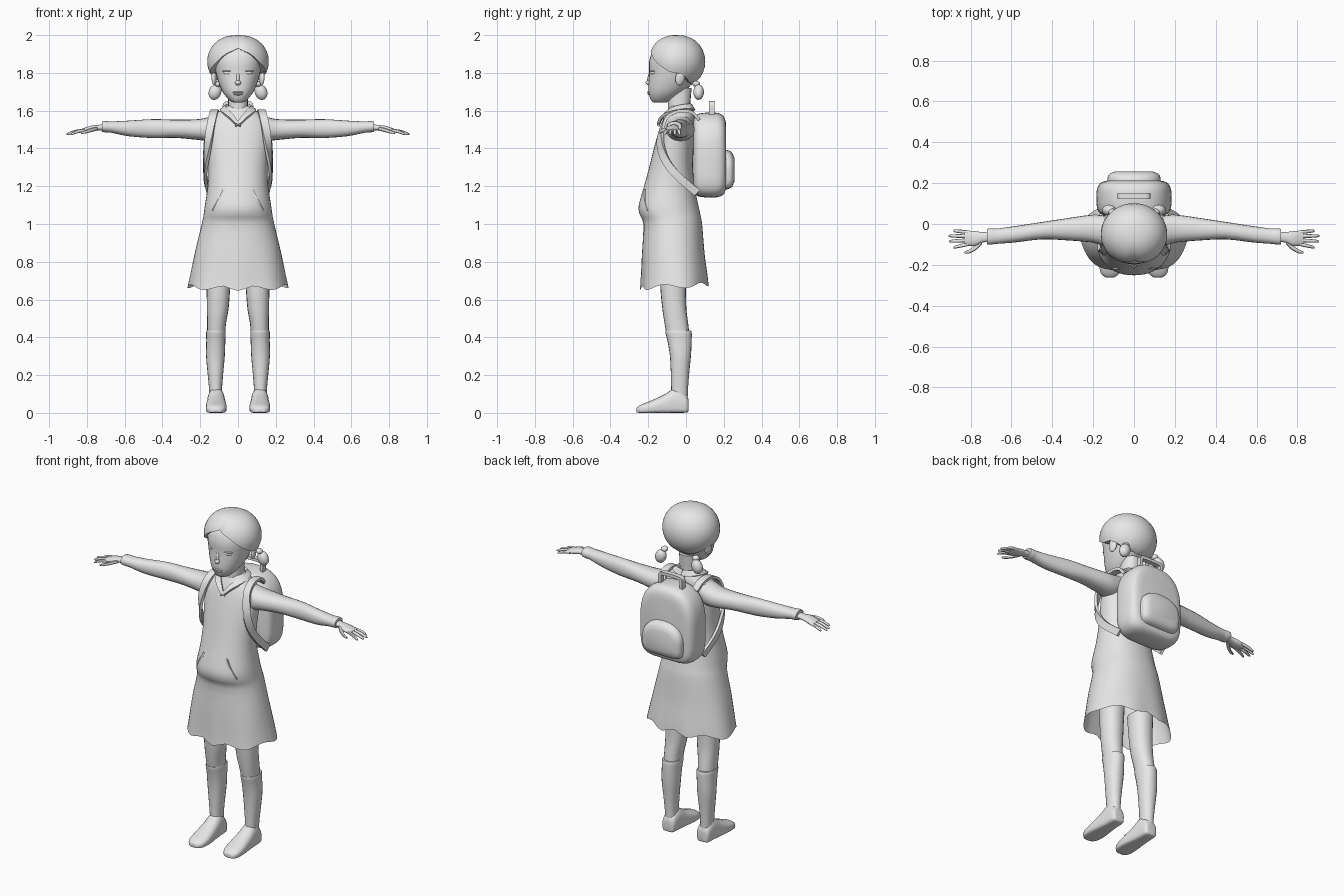
import bpy, bmesh, math
from mathutils import Vector, Matrix

clay = bpy.data.materials.new("clay_grey")
clay.diffuse_color = (0.8, 0.8, 0.8, 1)


def finish(name, bm, mirror=False, angle=50):
    bmesh.ops.remove_doubles(bm, verts=bm.verts, dist=0.0002)
    bmesh.ops.recalc_face_normals(bm, faces=bm.faces)
    me = bpy.data.meshes.new(name)
    bm.to_mesh(me)
    bm.free()
    me.materials.append(clay)
    ob = bpy.data.objects.new(name, me)
    bpy.context.collection.objects.link(ob)
    if mirror:
        m = ob.modifiers.new("mirror", 'MIRROR')
        m.use_mirror_merge = False
    bpy.ops.object.select_all(action='DESELECT')
    ob.select_set(True)
    bpy.context.view_layer.objects.active = ob
    bpy.ops.object.shade_smooth_by_angle(angle=math.radians(angle))
    return ob


def spline(rows, steps):
    """Catmull-Rom through rows of numbers."""
    out = []
    for i in range(len(rows) - 1):
        p = [rows[max(0, min(len(rows) - 1, i + k))] for k in (-1, 0, 1, 2)]
        for s in range(steps):
            t = s / steps
            out.append([0.5 * (2 * b + (c - a) * t + (2 * a - 5 * b + 4 * c - d) * t * t
                        + (3 * b - a - 3 * c + d) * t ** 3) for a, b, c, d in zip(*p)])
    return out + [list(rows[-1])]


def skin(bm, rings, caps):
    vs = [[bm.verts.new(p) for p in r] for r in rings]
    n = len(vs[0])
    for r0, r1 in zip(vs, vs[1:]):
        for j in range(n):
            bm.faces.new((r0[j], r0[(j + 1) % n], r1[(j + 1) % n], r1[j]))
    if caps[0]:
        bm.faces.new(vs[0])
    if caps[1]:
        bm.faces.new(vs[-1])


def loft(name, rows, axis='z', n=20, steps=3, p=(2.2, 2.2), caps=(True, True),
         mirror=False, warp=None, bm=None, done=True):
    """Rows: position on axis, then min/max on each of the other two axes."""
    bm = bm or bmesh.new()
    rings = []
    for t, a0, a1, b0, b1 in spline(rows, steps):
        ring = []
        for j in range(n):
            th = 2 * math.pi * j / n
            c, s = math.cos(th), math.sin(th)
            e = 2 / (p[1] if s > 0 else p[0])
            a = (a0 + a1) / 2 + (a1 - a0) / 2 * math.copysign(abs(c) ** e, c)
            b = (b0 + b1) / 2 + (b1 - b0) / 2 * math.copysign(abs(s) ** e, s)
            q = {'z': (a, b, t), 'x': (t, a, b), 'y': (a, t, b)}[axis]
            ring.append(warp(*q) if warp else q)
        rings.append(ring)
    skin(bm, rings, caps)
    return finish(name, bm, mirror) if done else bm


def sym(rows):
    return [(t, -w, w, b0, b1) for t, w, b0, b1 in rows]


def ball(name, loc, size, rot=(0, 0, 0), mirror=False):
    bm = bmesh.new()
    mat = Matrix.Translation(loc)
    for ang, ax in zip(rot, 'XYZ'):
        mat = mat @ Matrix.Rotation(math.radians(ang), 4, ax)
    bmesh.ops.create_uvsphere(bm, u_segments=16, v_segments=10, radius=1,
                              matrix=mat @ Matrix.Diagonal((*size, 1)))
    return finish(name, bm, mirror)


def ribbon(name, rows, width, thick, mirror=True):
    """Rows: point then width direction."""
    bm = bmesh.new()
    pts = spline(rows, 4)
    rings = []
    for i, r in enumerate(pts):
        c, w = Vector(r[:3]), Vector(r[3:]).normalized()
        tan = Vector(pts[min(i + 1, len(pts) - 1)][:3]) - Vector(pts[max(i - 1, 0)][:3])
        nrm = tan.cross(w).normalized() * thick / 2
        w = w * width / 2
        rings.append([c + w + nrm, c - w + nrm, c - w - nrm, c + w - nrm])
    skin(bm, rings, (True, True))
    return finish(name, bm, mirror, 40)


# Dress with a scalloped, open hem
def hem(x, y, z):
    f = max(0, min(1, (0.9 - z) / 0.23))
    a = math.atan2(x, -(y + 0.06))
    w = math.cos(7 * a) * f
    return (x * (1 + 0.025 * w), -0.06 + (y + 0.06) * (1 + 0.025 * w),
            z - 0.012 * w - 0.012 * f * math.cos(a))


loft("dress", sym([(0.67, .265, -.24, .12), (0.72, .255, -.237, .115), (0.85, .228, -.232, .098),
                   (1.0, .192, -.226, .085), (1.05, .182, -.245, .076), (1.1, .175, -.25, .065),
                   (1.2, .16, -.222, .045), (1.3, .156, -.195, .037), (1.4, .163, -.17, .04),
                   (1.5, .168, -.142, .045), (1.56, .145, -.12, .045), (1.6, .095, -.1, .038),
                   (1.625, .065, -.085, .02)]),
     n=48, caps=(False, True), warp=hem)

# Slanted pockets and neckline
ribbon("pocket_edge", [(.075, -.215, 1.18, 1, 0, .6), (.1, -.215, 1.13, 1, 0, .6),
                       (.132, -.2, 1.07, 1, 0, .6)], .012, .012)
ribbon("collar", [(0, .035, 1.615, 0, .6, -1), (.06, .015, 1.62, .8, .2, -.8),
                  (.078, -.05, 1.61, 1, 0, -.8), (.06, -.1, 1.59, 1, -.2, -.4),
                  (.03, -.132, 1.56, 1, -.1, .1), (.002, -.147, 1.525, 1, 0, .5)], .035, .014)

# Sleeves
loft("sleeve", [(.09, -.1, .035, 1.46, 1.58), (.15, -.105, .042, 1.44, 1.567),
                (.21, -.09, .045, 1.445, 1.555), (.33, -.08, .028, 1.456, 1.552),
                (.45, -.075, .01, 1.455, 1.555), (.58, -.09, -.01, 1.465, 1.547),
                (.67, -.097, -.022, 1.483, 1.543), (.7, -.1, -.022, 1.485, 1.545),
                (.72, -.1, -.024, 1.488, 1.543)], 'x', mirror=True)

# Hands with fingers and thumb
hand = loft("", [(.69, -.09, -.035, 1.493, 1.53), (.74, -.09, -.04, 1.495, 1.525),
                 (.78, -.108, -.035, 1.487, 1.52), (.82, -.105, -.033, 1.483, 1.507),
                 (.83, -.1, -.038, 1.487, 1.503)], 'x', n=14, done=False)
for y, dy, end in ((-.041, .008, .885), (-.06, .002, .908), (-.079, -.006, .905), (-.097, -.018, .885)):
    rows = []
    for k, r in ((0, .009), (.5, .009), (.9, .007), (1, .003)):
        c, h = y + dy * k, 1.496 - .022 * k * k
        rows.append((.805 + (end - .805) * k, c - r, c + r, h - r, h + r))
    loft("", rows, 'x', n=8, steps=2, bm=hand, done=False)
loft("hand", [(.745, -.1, -.07, 1.495, 1.515), (.775, -.128, -.1, 1.487, 1.508),
              (.805, -.143, -.124, 1.48, 1.497), (.83, -.145, -.134, 1.477, 1.488)],
     'x', n=8, bm=hand, mirror=True)

# Legs, knee socks and shoes
loft("leg", [(.78, .033, .17, -.14, .002), (.65, .042, .166, -.135, 0), (.55, .05, .165, -.125, .002),
             (.47, .064, .163, -.113, .012), (.38, .07, .163, -.095, .022)], mirror=True)
loft("sock", [(.435, .07, .162, -.105, .022), (.43, .065, .168, -.11, .03), (.38, .067, .168, -.098, .03),
              (.3, .07, .169, -.085, .026), (.2, .079, .16, -.08, .016), (.11, .085, .152, -.078, .01),
              (.03, .08, .15, -.08, .008)], mirror=True)
loft("shoe", [(.014, .095, .138, .012, .06), (.004, .077, .155, .002, .095), (-.05, .072, .16, 0, .135),
              (-.11, .066, .165, 0, .1), (-.18, .06, .17, 0, .067), (-.235, .068, .165, 0, .045),
              (-.258, .09, .145, .002, .03), (-.262, .105, .132, .006, .02)], 'y',
     p=(5, 2.2), mirror=True)

# Neck and head
loft("neck", sym([(1.54, .06, -.1, .025), (1.6, .053, -.095, .02), (1.72, .052, -.1, .03)]))
loft("head", sym([(1.642, .02, -.168, -.11), (1.653, .042, -.183, -.08), (1.69, .076, -.197, -.025),
                  (1.74, .1, -.199, .03), (1.80, .118, -.195, .065), (1.86, .128, -.195, .075),
                  (1.92, .12, -.172, .065), (1.97, .06, -.11, 0)]), n=28)
ball("nose", (0, -.195, 1.748), (.016, .019, .014))
ball("nose_bridge", (0, -.19, 1.775), (.01, .014, .035), (-12, 0, 0))
ball("upper_lip", (0, -.193, 1.697), (.03, .013, .005))
ball("lower_lip", (0, -.191, 1.687), (.024, .013, .006))
ball("eye", (.054, -.172, 1.8), (.026, .014, .01), (0, 0, 20), True)
ball("eyelid", (.054, -.172, 1.81), (.03, .016, .005), (0, 0, 20), True)
ball("ear", (.126, -.03, 1.775), (.013, .026, .042), (-12, 0, 15), True)

# Hair cap with a centre parting and swept hairline
line = [(0, 1.93), (25, 1.9), (50, 1.845), (75, 1.805), (100, 1.795), (130, 1.75), (180, 1.735)]


def hairline(d):
    for (a, za), (b, zb) in zip(line, line[1:]):
        if d <= b:
            return za + (zb - za) * (d - a) / (b - a)
    return line[-1][1]


bm, N, rows = bmesh.new(), 48, []
for k in range(-1, 13):
    ring = []
    for j in range(N):
        a = 2 * math.pi * j / N
        d = min(j, N - j) * 360 / N
        lo = math.asin((hairline(d) - 1.86) / 0.14)
        phi = lo + (math.pi / 2 - lo) * max(k, 0) / 12
        r = max(0, math.cos(phi)) ** 0.85 * (1 - .06 * math.exp(-(d / 9) ** 2))
        r *= 0.8 if k < 0 else 1
        ring.append((.163 * r * math.sin(a), -.05 - .152 * r * math.cos(a), 1.86 + .14 * math.sin(phi)))
    rows.append(ring)
skin(bm, rows, (True, False))
finish("hair", bm)
ball("hair_tie", (.105, .055, 1.742), (.02, .02, .016), mirror=True)
ball("pigtail", (.122, .067, 1.698), (.033, .028, .042), (0, -20, 0), True)

# Backpack: body, pocket, handle, straps
loft("backpack", sym([(.04, .14, 1.18, 1.55), (.055, .17, 1.152, 1.578), (.09, .183, 1.142, 1.588),
                      (.15, .184, 1.14, 1.59), (.185, .176, 1.148, 1.582), (.205, .158, 1.165, 1.56),
                      (.213, .125, 1.2, 1.525)]), 'y', n=40, p=(5, 2.6))
loft("bag_pocket", sym([(.19, .13, 1.18, 1.395), (.225, .13, 1.185, 1.39), (.245, .12, 1.2, 1.375),
                        (.256, .095, 1.225, 1.35)]), 'y', n=32, p=(5, 2.2))
ribbon("bag_handle", [(.07, .137, 1.55, 0, 1, 0), (.072, .137, 1.61, 0, 1, 0),
                      (.068, .137, 1.637, 0, 1, 0), (.04, .137, 1.642, 0, 1, 0),
                      (0, .137, 1.643, 0, 1, 0)], .03, .018)
ribbon("strap", [(.11, .07, 1.55, 1, 0, 0), (.122, .03, 1.592, 1, 0, 0), (.125, -.04, 1.597, 1, 0, 0),
                 (.135, -.1, 1.565, 1, 0, 0), (.148, -.128, 1.5, 1, .3, 0), (.158, -.135, 1.42, .7, .7, .2),
                 (.168, -.105, 1.33, .2, .8, .6), (.172, -.04, 1.25, 0, .8, .6),
                 (.155, .06, 1.165, 0, .7, .7)], .042, .016)
